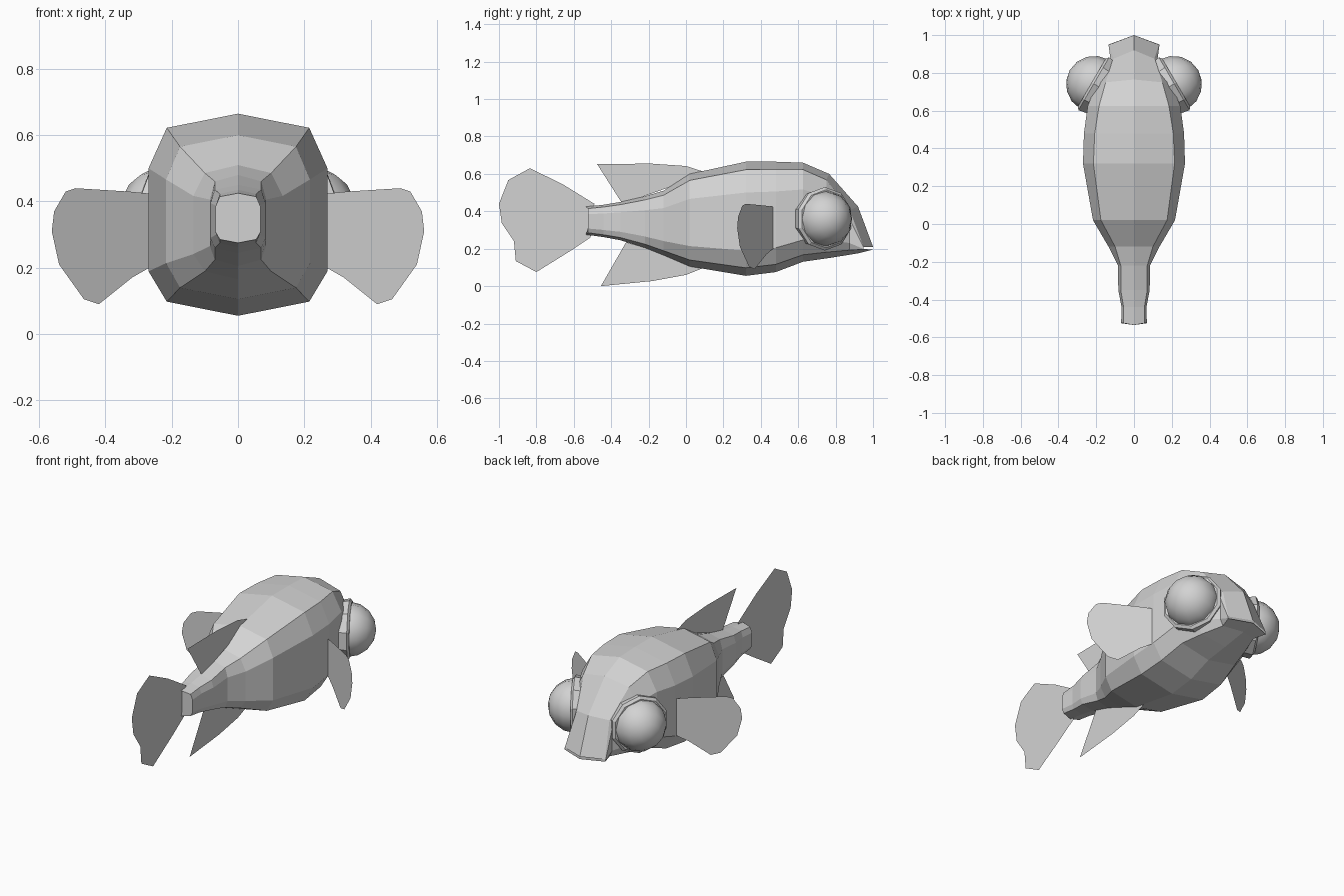
import bpy, bmesh
from mathutils import Vector

cube = bpy.data.objects.get("Cube")
if cube:
    bpy.data.objects.remove(cube, do_unlink=True)

# Single grey material
grey = bpy.data.materials.new("plain_grey")
grey.use_nodes = True
COLOUR = (0.65, 0.65, 0.65, 1)
grey.diffuse_color = COLOUR
grey.node_tree.nodes["Principled BSDF"].inputs["Base Color"].default_value = COLOUR


def finish(name, bm):
    bmesh.ops.recalc_face_normals(bm, faces=bm.faces)
    mesh = bpy.data.meshes.new(name)
    bm.to_mesh(mesh)
    bm.free()
    mesh.materials.append(grey)
    obj = bpy.data.objects.new(name, mesh)
    bpy.context.collection.objects.link(obj)
    return obj


def section(bm, y, dy, top, bottom, corner, side):
    """Ten-sided body ring; dy pulls everything but the centre line back."""
    h = top - bottom
    half = [(corner, top - .07 * h), (side, top - .27 * h),
            (side, bottom + .22 * h), (corner, bottom + .07 * h)]
    ring = [(0, y, top)] + [(x, y - dy, z) for x, z in half]
    ring += [(0, y, bottom)] + [(-x, y - dy, z) for x, z in reversed(half)]
    return [bm.verts.new(p) for p in ring]


# Body: y, side setback, top, bottom, corner half-width, side half-width
SECTIONS = [
    (-.535, -.01, .425, .275, .055, .068),
    (-.44, 0, .435, .262, .055, .066),
    (-.35, 0, .45, .245, .07, .083),
    (-.22, 0, .48, .205, .07, .085),
    (-.12, 0, .51, .165, .1, .135),
    (.02, 0, .60, .105, .175, .217),
    (.32, 0, .665, .055, .215, .27),
    (.48, 0, .665, .075, .208, .265),
    (.625, 0, .66, .13, .185, .245),
    (.765, .015, .60, .15, .15, .195),
    (.92, .045, .425, .175, .108, .125),
    (1, .05, .21, .195, .132, .135),
]
bm = bmesh.new()
rings = [section(bm, *s) for s in SECTIONS]
for a, b in zip(rings, rings[1:]):
    for i in range(len(a)):
        j = (i + 1) % len(a)
        bm.faces.new((a[i], a[j], b[j], b[i]))
bm.faces.new(rings[0])
bm.faces.new(rings[-1])
finish("body", bm)


def flat_fin(name, points):
    bm = bmesh.new()
    bm.faces.new([bm.verts.new(p) for p in points])
    return finish(name, bm)


# Fins on the centre line, given as (y, z) outlines
CENTRE_FINS = {
    "tail_fin": [(-.49, .44), (-.66, .545), (-.835, .63), (-.95, .567), (-1, .44),
                 (-.985, .337), (-.92, .24), (-.91, .134), (-.8, .075),
                 (-.62, .187), (-.51, .26)],
    "dorsal_fin": [(-.34, .44), (-.475, .652), (-.19, .655), (0, .642),
                   (.1, .61), (0, .56)],
    "anal_fin": [(-.32, .235), (-.455, 0), (-.18, .027), (0, .06), (.1, .1), (0, .14)],
}
for name, outline in CENTRE_FINS.items():
    flat_fin(name, [(0, y, z) for y, z in outline])

# Side fins (x, z), swept backwards
SIDE_FIN = [(.25, .422), (.33, .43), (.49, .44), (.52, .43), (.555, .37), (.562, .31),
            (.54, .21), (.465, .105), (.42, .09), (.32, .17), (.25, .21)]

for label, s in (("left", 1), ("right", -1)):
    flat_fin(label + "_side_fin",
             [(s * x, .47 - .65 * (x - .26), z) for x, z in SIDE_FIN])

    # Eye collar, facing out and forward
    axis = Vector((.86 * s, .5, 0)).normalized()
    turn = axis.to_track_quat("Z", "Y").to_matrix().to_4x4()
    bm = bmesh.new()
    bmesh.ops.create_cone(bm, cap_ends=True, segments=10, radius1=.155,
                          radius2=.17, depth=.08)
    rim = max(bm.faces, key=lambda f: f.calc_center_median().z)
    bmesh.ops.inset_region(bm, faces=[rim], thickness=.015, depth=.012)
    bm.transform(turn)
    collar = finish(label + "_eye_collar", bm)
    collar.location = Vector((s * .2, .735, .36)) - axis * .025

    # Eyeball
    bm = bmesh.new()
    bmesh.ops.create_uvsphere(bm, u_segments=12, v_segments=8, radius=.15)
    bm.transform(turn)
    for f in bm.faces:
        f.smooth = True
    eye = finish(label + "_eye", bm)
    eye.location = (s * .21, .74, .36)
